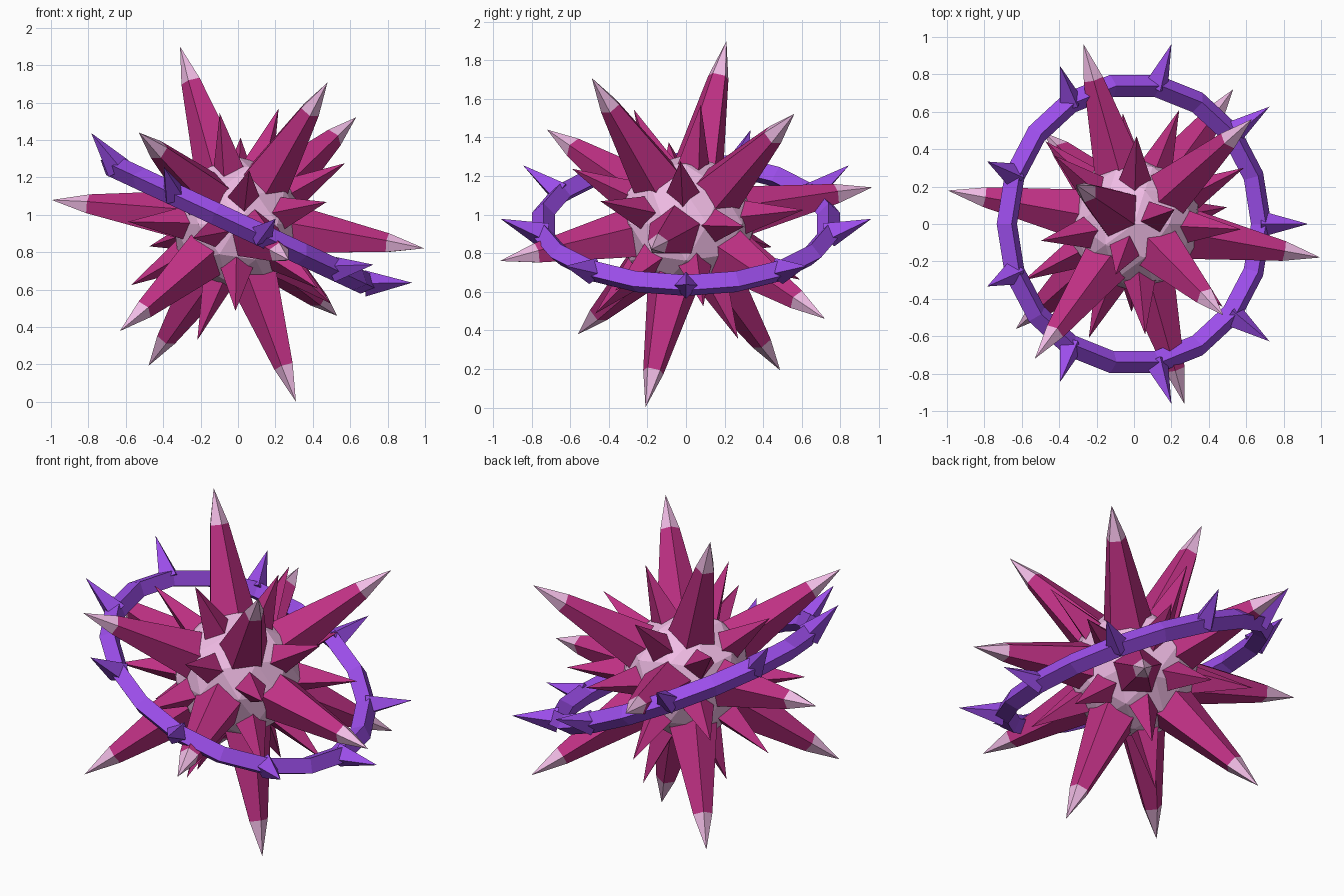
import bpy, bmesh, math
from mathutils import Vector, Matrix

if "Cube" in bpy.data.objects:
    bpy.data.objects.remove(bpy.data.objects["Cube"])

CENTRE = Vector((0, 0, 0.95))


def material(name, rgb):
    m = bpy.data.materials.new(name)
    m.diffuse_color = (*rgb, 1)
    m.use_nodes = True
    m.node_tree.nodes["Principled BSDF"].inputs["Base Color"].default_value = m.diffuse_color
    return m


PINK = material("magenta", (0.52, 0.03, 0.23))
PALE = material("pale_pink", (0.87, 0.50, 0.78))
PURPLE = material("violet", (0.33, 0.075, 0.82))


def finish(name, bm, mat, matrix):
    bmesh.ops.recalc_face_normals(bm, faces=bm.faces)
    me = bpy.data.meshes.new(name)
    bm.to_mesh(me)
    bm.free()
    me.materials.append(mat)
    ob = bpy.data.objects.new(name, me)
    bpy.context.collection.objects.link(ob)
    ob.matrix_world = matrix
    return ob


def cone(bm, start, end, r1, r2, sides):
    """Tapered prism or pyramid running from start to end."""
    axis = end - start
    m = (Matrix.Translation((start + end) / 2)
         @ axis.to_track_quat('Z', 'Y').to_matrix().to_4x4())
    bmesh.ops.create_cone(bm, cap_ends=True, segments=sides, radius1=r1,
                          radius2=r2, depth=axis.length, matrix=m)


place = Matrix.Translation(CENTRE)

# Six spike axes of a turned icosahedron, mirrored through the centre
half = [Vector(v).normalized() for v in (
    (-.31, .21, .95), (-1, .18, .13), (-.27, .96, .19),
    (.63, .56, .57), (.48, -.49, .76), (-.53, -.72, .49))]
axes = half + [-v for v in half]

# Faceted core
bm = bmesh.new()
bmesh.ops.create_icosphere(bm, subdivisions=2, radius=0.36)
finish("core", bm, PALE, place)

# Twelve large spikes with pale tips
body, tips = bmesh.new(), bmesh.new()
for a in axes:
    cone(body, a * 0.28, a * 0.82, 0.145, 0.056, 5)
    cone(tips, a * 0.82, a * 1.02, 0.056, 0, 5)
finish("large_spikes", body, PINK, place)
finish("large_spike_tips", tips, PALE, place)

# Twenty small spikes, one between each three neighbouring large ones
bm = bmesh.new()
for i, a in enumerate(axes):
    for j in range(i + 1, 12):
        for k in range(j + 1, 12):
            b, c = axes[j], axes[k]
            if min(a.dot(b), b.dot(c), a.dot(c)) > 0.3:
                d = (a + b + c).normalized()
                cone(bm, d * 0.28, d * 0.66, 0.10, 0, 4)
finish("small_spikes", bm, PINK, place)

# Tilted ring with a diamond section
tilted = place @ Matrix.Rotation(math.radians(25), 4, 'Y')
N, R, T = 18, 0.75, 0.06
bm = bmesh.new()
loops = []
for i in range(N):
    t = math.tau * i / N
    loops.append([bm.verts.new(((R + dr) * math.cos(t), (R + dr) * math.sin(t), dz))
                  for dr, dz in ((T, 0), (0, T), (-T, 0), (0, -T))])
for i in range(N):
    p, q = loops[i], loops[(i + 1) % N]
    for k in range(4):
        n = (k + 1) % 4
        bm.faces.new((p[k], q[k], q[n], p[n]))
finish("ring", bm, PURPLE, tilted)

# Nine ring spikes leaning upward
bm = bmesh.new()
for i in range(9):
    t = math.tau * i / 9
    out = Vector((math.cos(t), math.sin(t), 0))
    cone(bm, out * 0.75, out * 0.976 + Vector((0, 0, 0.11)), 0.07, 0, 4)
finish("ring_spikes", bm, PURPLE, tilted)
